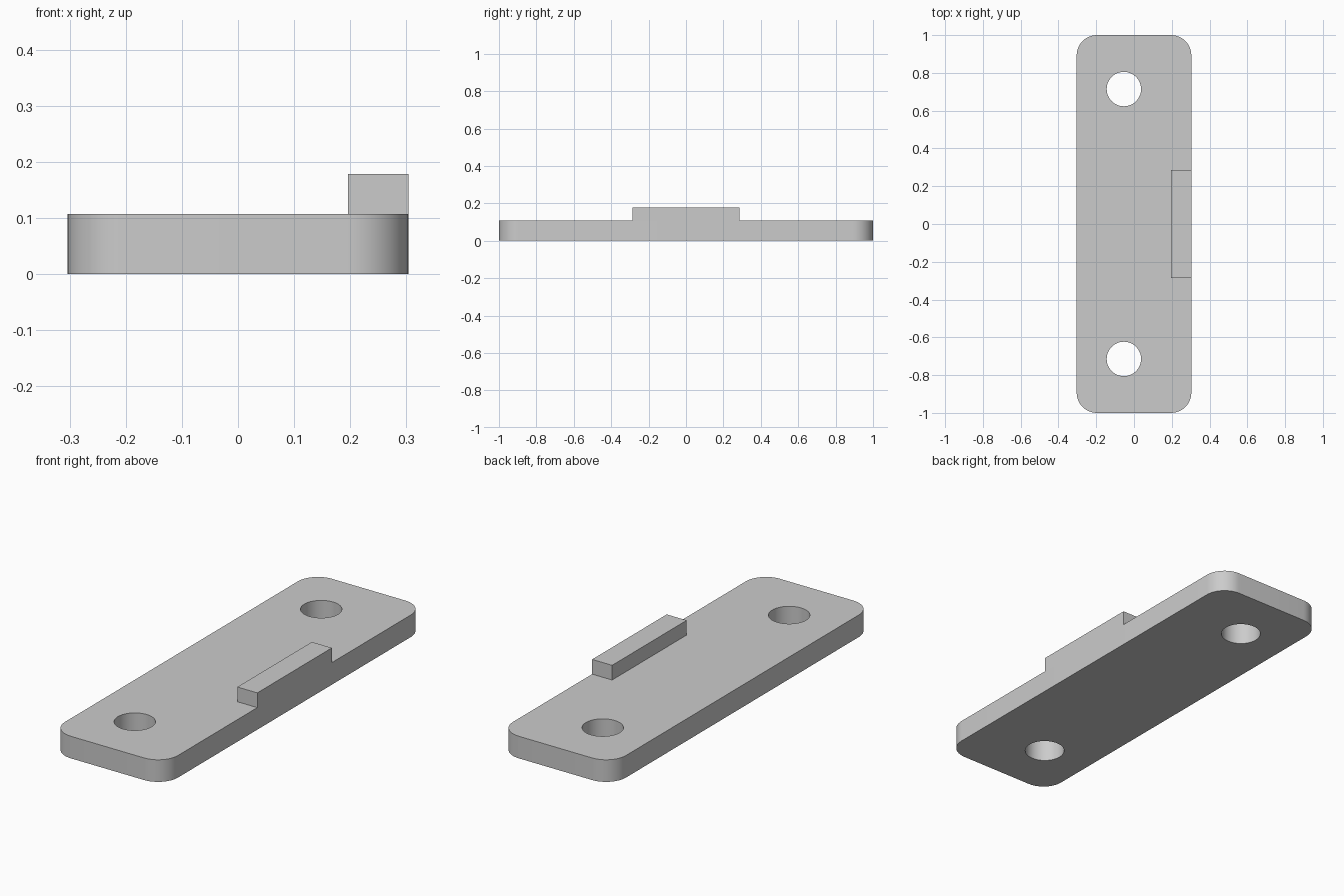
import bpy, bmesh, math
from mathutils import Vector

cube = bpy.data.objects.get("Cube")
if cube:
    bpy.data.objects.remove(cube, do_unlink=True)

UNIT = 1 / 28
HALF_W, HALF_L = 8.5 * UNIT, 1.0
THICK = CORNER = 3 * UNIT
HOLE_R = 2.55 * UNIT
HOLE_X, HOLE_Y = -1.5 * UNIT, 20 * UNIT

grey = bpy.data.materials.new("light grey")
grey.use_nodes = True
grey.diffuse_color = (0.6, 0.6, 0.6, 1)
grey.node_tree.nodes["Principled BSDF"].inputs["Base Color"].default_value = grey.diffuse_color


def arc(cx, cy, r, start, sweep, steps):
    angles = [start + sweep * i / steps for i in range(steps + 1)]
    return [Vector((cx + r * math.cos(a), cy + r * math.sin(a), 0)) for a in angles]


def add_loop(bm, points):
    verts = [bm.verts.new(p) for p in points]
    for a, b in zip(verts, verts[1:] + verts[:1]):
        bm.edges.new((a, b))


def finish(bm, name):
    bmesh.ops.recalc_face_normals(bm, faces=bm.faces)
    mesh = bpy.data.meshes.new(name)
    bm.to_mesh(mesh)
    bm.free()
    mesh.materials.append(grey)
    obj = bpy.data.objects.new(name, mesh)
    bpy.context.collection.objects.link(obj)
    return obj


# Plate: rounded outline with two bolt holes, filled and extruded
bm = bmesh.new()
outline = []
for i, (sx, sy) in enumerate([(1, 1), (-1, 1), (-1, -1), (1, -1)]):
    outline += arc(sx * (HALF_W - CORNER), sy * (HALF_L - CORNER),
                   CORNER, i * math.pi / 2, math.pi / 2, 12)
add_loop(bm, outline)
for side in (-1, 1):
    add_loop(bm, arc(HOLE_X, side * HOLE_Y, HOLE_R, 0, math.tau, 48)[:-1])
bmesh.ops.triangle_fill(bm, edges=bm.edges[:], use_beauty=True)
bmesh.ops.dissolve_degenerate(bm, edges=bm.edges[:], dist=1e-6)
top = bmesh.ops.extrude_face_region(bm, geom=bm.faces[:], use_keep_orig=True)["geom"]
bmesh.ops.translate(bm, vec=(0, 0, THICK),
                    verts=[v for v in top if isinstance(v, bmesh.types.BMVert)])
plate = finish(bm, "plate")
bpy.ops.object.select_all(action='DESELECT')
plate.select_set(True)
bpy.context.view_layer.objects.active = plate
bpy.ops.object.shade_smooth_by_angle(angle=math.radians(30))

# Stop tab: block standing flush with the left edge
bm = bmesh.new()
bmesh.ops.create_cube(bm, size=1)
size = Vector((3, 16, 2)) * UNIT
bmesh.ops.scale(bm, vec=size, verts=bm.verts)
bmesh.ops.translate(bm, vec=(HALF_W - size.x / 2, 0, THICK + size.z / 2), verts=bm.verts)
finish(bm, "stop_tab")
